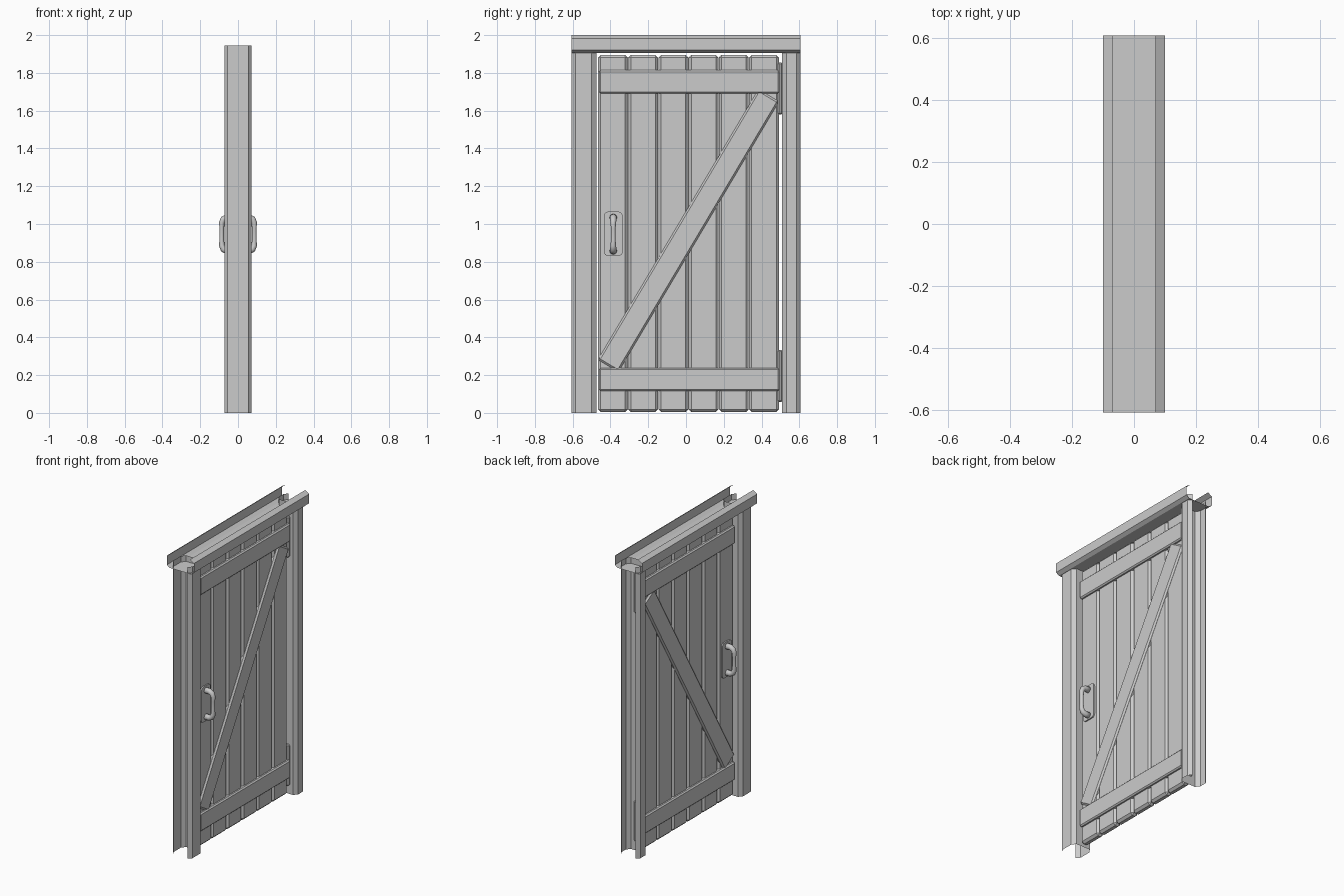
import bpy
import bmesh
from math import radians
from mathutils import Matrix, Vector

cube = bpy.data.objects.get("Cube")
if cube:
    bpy.data.objects.remove(cube, do_unlink=True)

grey = bpy.data.materials.new("plain_grey")
grey.use_nodes = True
grey.diffuse_color = (0.6, 0.6, 0.6, 1)
grey.node_tree.nodes["Principled BSDF"].inputs["Base Color"].default_value = (0.6, 0.6, 0.6, 1)


def finish(name, bm, smooth=False):
    mesh = bpy.data.meshes.new(name)
    bm.to_mesh(mesh)
    bm.free()
    mesh.materials.append(grey)
    obj = bpy.data.objects.new(name, mesh)
    bpy.context.collection.objects.link(obj)
    for poly in mesh.polygons:
        poly.use_smooth = smooth
    return obj


def box(name, centre, size, bevel, tilt=0):
    """Box with chamfered edges, tilted about x."""
    bm = bmesh.new()
    bmesh.ops.create_cube(bm, size=1)
    bmesh.ops.scale(bm, vec=size, verts=bm.verts)
    bmesh.ops.bevel(bm, geom=bm.edges[:], offset=bevel, segments=1, affect='EDGES')
    bmesh.ops.rotate(bm, matrix=Matrix.Rotation(tilt, 3, 'X'), verts=bm.verts)
    bmesh.ops.translate(bm, vec=centre, verts=bm.verts)
    return finish(name, bm)


def channel(name, half_profile, place, start, end, flip):
    """Open chamfered channel: a mirrored half profile swept between two stations."""
    profile = half_profile + [(-a, b) for a, b in reversed(half_profile)]
    bm = bmesh.new()
    rows = [[bm.verts.new(place(a, b, s)) for a, b in profile] for s in (start, end)]
    for i in range(len(profile) - 1):
        quad = [rows[0][i], rows[0][i + 1], rows[1][i + 1], rows[1][i]]
        bm.faces.new(quad[::-1] if flip else quad)
    return finish(name, bm)


# Frame: channels left open on the wall side
def upright(a, b, s):
    return (a, b, s)


def crosswise(a, b, s):
    return (a, s, b)


channel("latch_post", [(0.052, -0.605), (0.072, -0.584), (0.072, -0.5), (0.052, -0.474)],
        upright, 0, 1.945, False)
channel("hinge_post", [(0.052, 0.605), (0.072, 0.584), (0.072, 0.532), (0.052, 0.507)],
        upright, 0, 1.945, True)
channel("lintel", [(0.07, 2.0), (0.1, 1.982), (0.1, 1.92), (0.078, 1.905)],
        crosswise, -0.607, 0.607, False)

# Door leaf
PITCH = 0.16
for i in range(6):
    box(f"plank_{i + 1}", (0, -0.467 + PITCH * (i + 0.5), 0.95), (0.05, PITCH - 0.002, 1.89), 0.014)
for name, z in (("lower_rail", 0.177), ("upper_rail", 1.753)):
    box(name, (0, 0.018, z), (0.084, 0.955, 0.122), 0.008)
box("diagonal_brace", (0, 0.013, 0.965), (0.072, 1.665, 0.127), 0.01, radians(59.3))

# Hinges on the edge of the leaf
for name, z in (("lower_hinge", 0.195), ("upper_hinge", 1.718)):
    box(name, (0, 0.499, z), (0.06, 0.026, 0.275), 0.008)


def handle_plate(name, side):
    bm = bmesh.new()
    bmesh.ops.create_cube(bm, size=1)
    bmesh.ops.scale(bm, vec=(0.009, 0.098, 0.235), verts=bm.verts)
    corners = [e for e in bm.edges if abs(e.verts[0].co.x - e.verts[1].co.x) > 0.005]
    bmesh.ops.bevel(bm, geom=corners, offset=0.022, segments=4, profile=0.5, affect='EDGES')
    bmesh.ops.translate(bm, vec=(side * 0.029, -0.385, 0.948), verts=bm.verts)
    finish(name, bm)


def handle_grip(name, side):
    """Round bar bent into a pull, thinner along the middle."""
    half = [(0.028, 0.088, 0.02), (0.06, 0.088, 0.018), (0.077, 0.079, 0.017),
            (0.086, 0.06, 0.015), (0.086, 0.03, 0.012)]
    path = half + [(x, -z, r) for x, z, r in reversed(half)]
    points = [Vector((side * x, -0.385, 0.946 + z)) for x, z, r in path]
    bm = bmesh.new()
    rings = []
    for i, p in enumerate(points):
        along = (points[min(i + 1, len(points) - 1)] - points[max(i - 1, 0)]).normalized()
        u = Vector((0, 1, 0))
        v = along.cross(u)
        ring = []
        for k in range(12):
            spin = Matrix.Rotation(radians(30 * k), 3, along)
            ring.append(bm.verts.new(p + (spin @ v) * path[i][2]))
        rings.append(ring)
    for a, b in zip(rings, rings[1:]):
        for k in range(12):
            n = (k + 1) % 12
            bm.faces.new((a[k], a[n], b[n], b[k]))
    bm.faces.new(rings[0])
    bm.faces.new(rings[-1])
    bmesh.ops.recalc_face_normals(bm, faces=bm.faces)
    finish(name, bm, smooth=True)


for label, side in (("left", 1), ("right", -1)):
    handle_plate(f"{label}_handle_plate", side)
    handle_grip(f"{label}_handle_grip", side)
